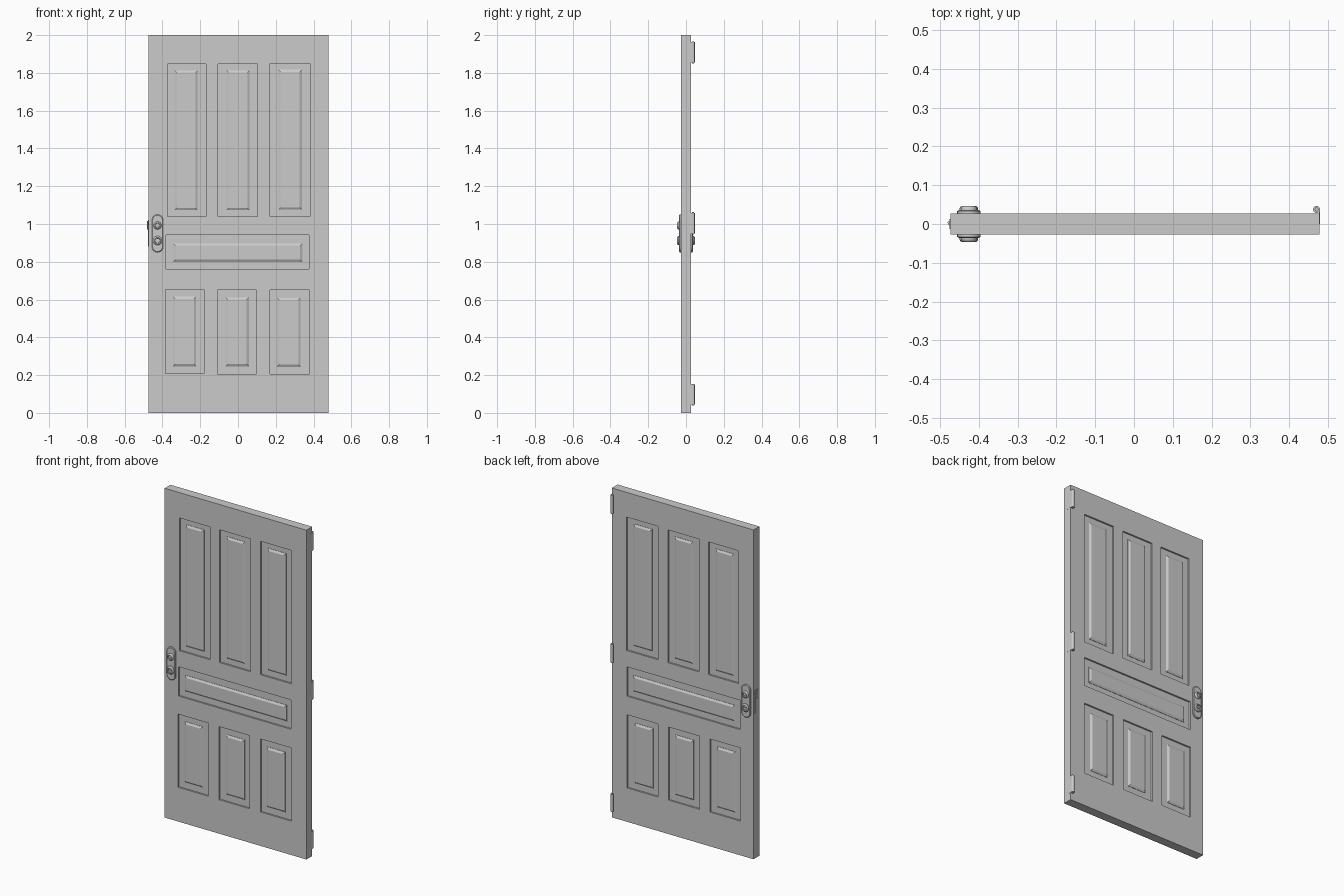
import bpy, bmesh, math

if "Cube" in bpy.data.objects:
    bpy.data.objects.remove(bpy.data.objects["Cube"])

T = 0.0277                # half thickness of the slab
FLOOR = T - 0.010         # recess floor distance from centre
RAISED = T - 0.001        # face of raised fields


def finish(name, bm, mirror=False, smooth=False):
    bmesh.ops.recalc_face_normals(bm, faces=bm.faces)
    me = bpy.data.meshes.new(name)
    bm.to_mesh(me)
    bm.free()
    ob = bpy.data.objects.new(name, me)
    bpy.context.collection.objects.link(ob)
    bpy.ops.object.select_all(action='DESELECT')
    ob.select_set(True)
    bpy.context.view_layer.objects.active = ob
    if mirror:
        m = ob.modifiers.new("both_sides", 'MIRROR')
        m.use_axis = (False, True, False)
        m.use_mirror_merge = False
    if smooth:
        bpy.ops.object.shade_smooth_by_angle(angle=math.radians(35))
    return ob


def loft(bm, rings):
    """Skin a list of point rings and cap both ends."""
    vs = [[bm.verts.new(p) for p in r] for r in rings]
    n = len(vs[0])
    for a, b in zip(vs, vs[1:]):
        for i in range(n):
            j = (i + 1) % n
            bm.faces.new((a[i], a[j], b[j], b[i]))
    bm.faces.new(vs[0])
    bm.faces.new(vs[-1])


def rect(x0, x1, z0, z1, y, inset=0.0):
    x0, x1, z0, z1 = x0 + inset, x1 - inset, z0 + inset, z1 - inset
    return [(x0, y, z0), (x1, y, z0), (x1, y, z1), (x0, y, z1)]


def box(bm, x0, x1, y0, y1, z0, z1):
    loft(bm, [rect(x0, x1, z0, z1, y0), rect(x0, x1, z0, z1, y1)])


def stadium(x, z, half, r, y, n=12):
    """Upright slot outline; half = 0 gives a circle."""
    pts = []
    for side in (0, 1):
        for i in range(n + (1 if half else 0)):
            a = math.pi * (side + i / n)
            pts.append((x + r * math.cos(a), y,
                        z + (half if side == 0 else -half) + r * math.sin(a)))
    return pts


# Panels: (outer recess rectangle, inner raised rectangle) as x0, x1, z0, z1
PANELS = [
    ((-0.373, -0.169, 1.04, 1.846), (-0.336, -0.214, 1.073, 1.813)),
    ((-0.106, 0.103, 1.04, 1.846), (-0.061, 0.061, 1.073, 1.813)),
    ((0.170, 0.380, 1.04, 1.850), (0.214, 0.338, 1.076, 1.817)),
    ((-0.381, 0.377, 0.763, 0.941), (-0.342, 0.341, 0.799, 0.897)),
    ((-0.384, -0.179, 0.208, 0.652), (-0.345, -0.222, 0.246, 0.615)),
    ((-0.109, 0.098, 0.206, 0.650), (-0.065, 0.058, 0.246, 0.611)),
    ((0.170, 0.378, 0.206, 0.650), (0.207, 0.331, 0.244, 0.609)),
]

# Recess cutter for both faces
bm = bmesh.new()
for outer, _ in PANELS:
    for s in (-1, 1):
        y0, y1 = sorted((s * FLOOR, s * (T + 0.02)))
        box(bm, outer[0], outer[1], y0, y1, outer[2], outer[3])
cutter = finish("recess_cutter", bm)
cutter.hide_render = True

# Slab with recesses cut in
bm = bmesh.new()
box(bm, -0.473, 0.479, -T, T, 0, 2)
slab = finish("door_slab", bm)
cut = slab.modifiers.new("recesses", 'BOOLEAN')
cut.operation = 'DIFFERENCE'
cut.solver = 'EXACT'
cut.object = cutter
bpy.ops.object.modifier_apply(modifier=cut.name)
bpy.data.objects.remove(cutter)

# Raised fields with sloped borders
bm = bmesh.new()
for _, inner in PANELS:
    loft(bm, [rect(*inner, -FLOOR + 0.001), rect(*inner, -FLOOR - 0.002),
              rect(*inner, -RAISED, 0.012)])
finish("raised_panels", bm, mirror=True)

# Lock plate with rounded ends
LX = -0.426
bm = bmesh.new()
loft(bm, [stadium(LX, 0.95, 0.07, r, -y) for y, r in
          ((T - 0.001, 0.030), (0.033, 0.030), (0.036, 0.026))])
finish("lock_plate", bm, mirror=True, smooth=True)

# Upper and lower lock rings with sunken centres
for name, z, k in (("upper_lock_ring", 0.992, 0.9), ("lower_lock_ring", 0.912, 1.05)):
    bm = bmesh.new()
    loft(bm, [stadium(LX, z, 0, r * k, -y) for y, r in
              ((0.035, 0.023), (0.041, 0.023), (0.045, 0.020),
               (0.047, 0.016), (0.046, 0.013), (0.041, 0.012))])
    finish(name, bm, mirror=True, smooth=True)

# Key cylinder above, thumb turn below
bm = bmesh.new()
loft(bm, [stadium(LX, 0.992, 0, r, -y) for y, r in
          ((0.040, 0.008), (0.044, 0.008), (0.045, 0.006))])
finish("key_cylinder", bm, mirror=True, smooth=True)
bm = bmesh.new()
box(bm, LX - 0.011, LX + 0.011, -0.045, -0.040, 0.909, 0.915)
finish("thumb_turn", bm, mirror=True)

# Edge plate, wedge latch and bolt on the lock side
bm = bmesh.new()
box(bm, -0.476, -0.472, -0.013, 0.013, 0.88, 1.02)
finish("edge_plate", bm)
bm = bmesh.new()
loft(bm, [[(-0.475, -0.007, z), (-0.475, 0.007, z), (-0.482, 0.005, z)]
          for z in (0.970, 1.015)])
finish("latch", bm)

# Hinge barrels with pin caps, at the back corner
for name, z0, z1 in (("bottom_hinge", 0.04, 0.153), ("middle_hinge", 0.945, 1.063),
                     ("top_hinge", 1.85, 1.967)):
    bm = bmesh.new()
    loft(bm, [[(0.471 + r * math.cos(a * math.pi / 8),
                0.0375 + r * math.sin(a * math.pi / 8), z) for a in range(16)]
              for z, r in ((z0, 0.005), (z0 + 0.004, 0.005), (z0 + 0.004, 0.009),
                           (z1 - 0.004, 0.009), (z1 - 0.004, 0.005), (z1, 0.005))])
    finish(name, bm, smooth=True)
    # thin leaf joining the barrel to the slab
    bm = bmesh.new()
    box(bm, 0.4775, 0.4798, 0.0, 0.0375, z0 + 0.004, z1 - 0.004)
    finish(name + "_leaf", bm)
